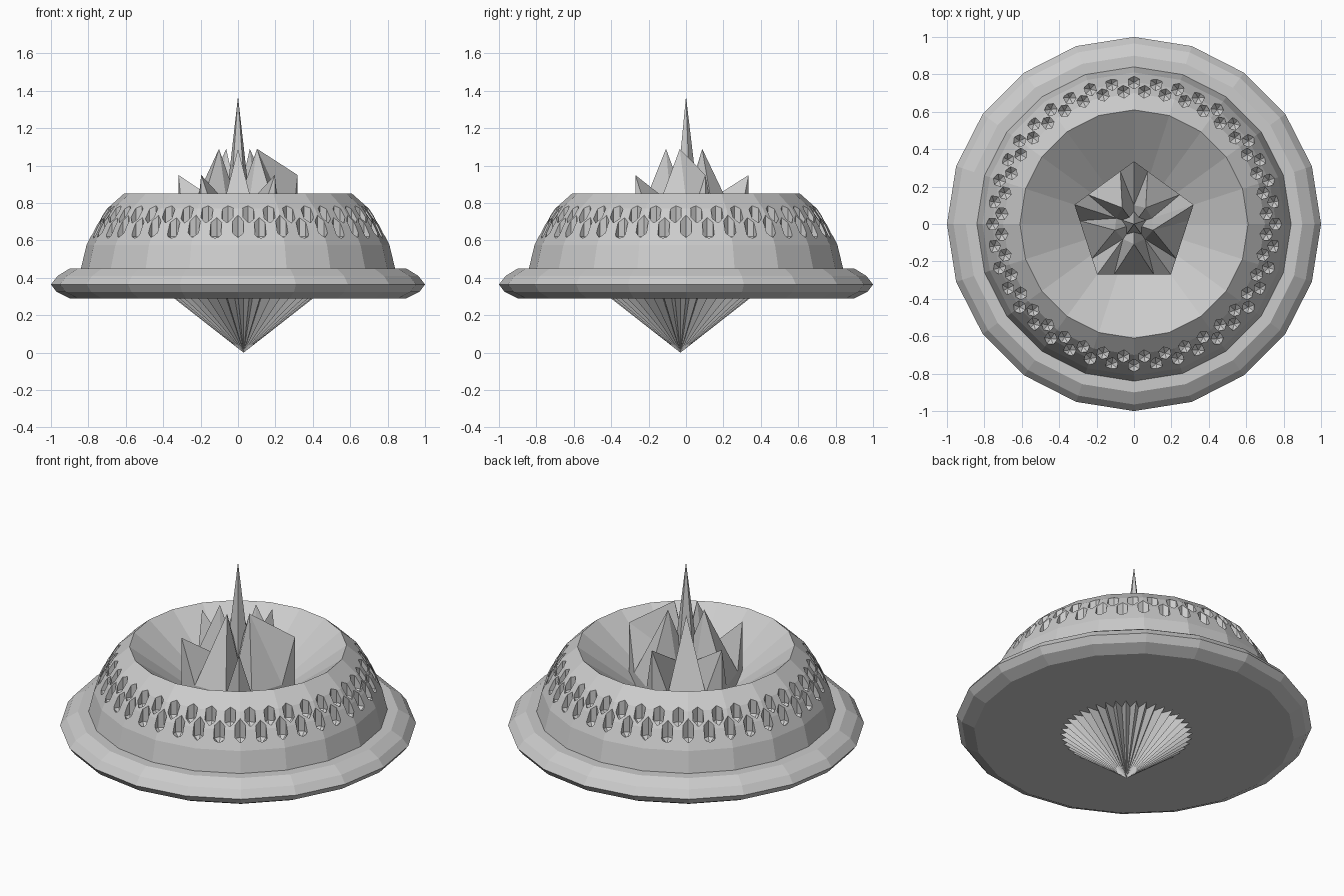
import bpy, bmesh
from math import sin, cos, radians, pi

if "Cube" in bpy.data.objects:
    bpy.data.objects.remove(bpy.data.objects["Cube"])


def polar(r, deg, z):
    a = radians(deg)
    return (r * cos(a), r * sin(a), z)


def add_object(name, bm):
    bmesh.ops.recalc_face_normals(bm, faces=bm.faces)
    mesh = bpy.data.meshes.new(name)
    bm.to_mesh(mesh)
    bm.free()
    obj = bpy.data.objects.new(name, mesh)
    bpy.context.collection.objects.link(obj)
    return obj


def bridge(bm, a, b):
    n = len(a)
    for i in range(n):
        j = (i + 1) % n
        bm.faces.new((a[i], a[j], b[j], b[i]))


def fan(bm, ring, tip):
    for i in range(len(ring)):
        bm.faces.new((ring[i], ring[(i + 1) % len(ring)], tip))


# Hull: rim, dome and sunken bowl turned in 20 sides
profile = [(0.90, 0.29), (0.97, 0.325), (1.0, 0.365), (0.965, 0.41), (0.90, 0.45),
           (0.84, 0.45), (0.81, 0.575), (0.76, 0.68), (0.70, 0.77), (0.61, 0.85)]
bm = bmesh.new()
rings = [[bm.verts.new(polar(r, 18 * i, z)) for i in range(20)] for r, z in profile]
for a, b in zip(rings, rings[1:]):
    bridge(bm, a, b)
bm.faces.new(rings[0])
fan(bm, rings[-1], bm.verts.new((0, 0, 0.40)))
hull = add_object("hull", bm)

# Two staggered rows of six-sided holes drilled into the dome
bm = bmesh.new()
for r, z, offset in [(0.757, 0.675, 0), (0.71, 0.75, 4.5)]:
    for k in range(40):
        a = 9 * k + offset
        cx, cy, _ = polar(r, a, 0)

        def hexagon(h):
            pts = [polar(0.034, a + 60 * i, h) for i in range(6)]
            return [bm.verts.new((cx + x, cy + y, w)) for x, y, w in pts]
        low, high = hexagon(z - 0.055), hexagon(z + 0.12)
        bridge(bm, low, high)
        bm.faces.new(high)
        fan(bm, low, bm.verts.new((cx, cy, z - 0.085)))
cutter = add_object("hole_cutter", bm)
cutter.hide_render = True
cutter.hide_viewport = True
cut = hull.modifiers.new("holes", 'BOOLEAN')
cut.operation = 'DIFFERENCE'
cut.solver = 'EXACT'
cut.object = cutter

# Five-sided crystal crown: corner spikes, side peaks and valleys
bm = bmesh.new()
corner = [bm.verts.new(polar(0.335, 90 + 72 * i, 0.95)) for i in range(5)]
valley = [bm.verts.new(polar(0.10, 90 + 72 * i, 0.80)) for i in range(5)]
peak = [bm.verts.new(polar(0.107, 126 + 72 * i, 1.09)) for i in range(5)]
hub = bm.verts.new((0, 0, 0.80))
outline = []
for i in range(5):
    j = (i + 1) % 5
    p, q = corner[i].co, corner[j].co
    t1, t2 = (bm.verts.new((*p.lerp(q, t).xy, 0.68)) for t in (0.23, 0.77))
    outline += [corner[i], t1, t2]
    bm.faces.new((t1, t2, peak[i]))
    bm.faces.new((corner[i], t1, valley[i]))
    bm.faces.new((t1, peak[i], valley[i]))
    if i == 3:
        # one side keeps a full ridge from peak to corner
        bm.faces.new((t2, corner[j], peak[i]))
        bm.faces.new((corner[j], valley[j], peak[i]))
    else:
        bm.faces.new((t2, corner[j], valley[j]))
        bm.faces.new((t2, valley[j], peak[i]))
    bm.faces.new((peak[i], hub, valley[i]))
    bm.faces.new((peak[i], valley[j], hub))
base = [bm.verts.new((v.co.x, v.co.y, 0.50)) for v in outline]
bridge(bm, base, outline)
bm.faces.new(base)
add_object("crystal_crown", bm)

# Central needle
bm = bmesh.new()
ring = [bm.verts.new(polar(0.08, 90 + 72 * i, 0.70)) for i in range(5)]
bm.faces.new(ring)
fan(bm, ring, bm.verts.new((0, 0, 1.37)))
add_object("needle", bm)

# Fluted point below, slightly off centre
bm = bmesh.new()
ring = [bm.verts.new(polar(0.385 if i % 2 else 0.31, 4.5 * i, 0.30)) for i in range(80)]
bm.faces.new(ring)
fan(bm, ring, bm.verts.new((0, 0, 0)))
point = add_object("fluted_point", bm)
point.location = (0.03, -0.03, 0)
